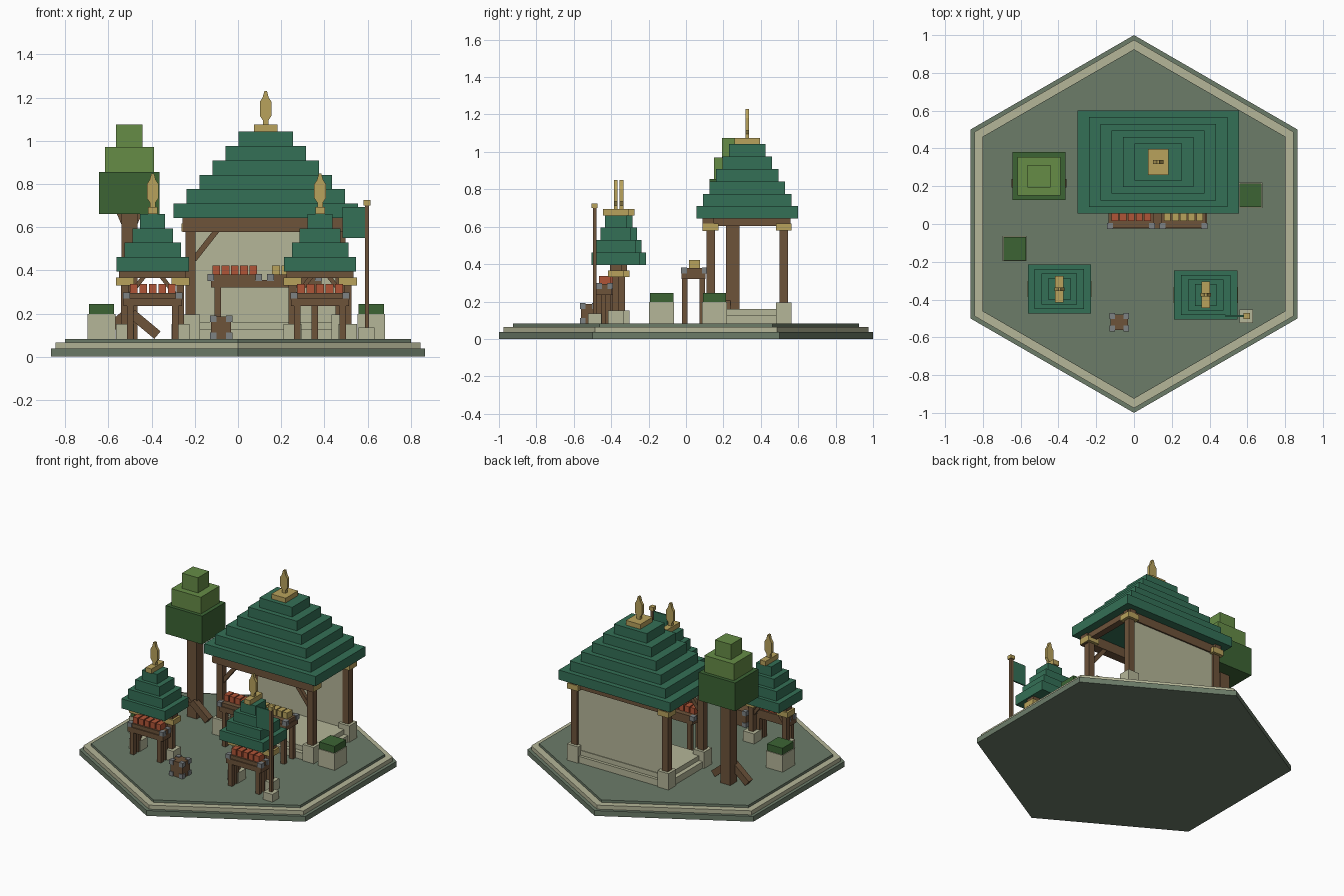
import bpy, bmesh, math
from mathutils import Matrix, Vector

if "Cube" in bpy.data.objects:
    bpy.data.objects.remove(bpy.data.objects["Cube"])


def material(name, hex_code):
    m = bpy.data.materials.new(name)
    rgb = [int(hex_code[i:i + 2], 16) / 255 for i in (0, 2, 4)]
    m.diffuse_color = [c / 12.92 if c < 0.04045 else ((c + 0.055) / 1.055) ** 2.4 for c in rgb] + [1]
    m.use_nodes = True
    m.node_tree.nodes["Principled BSDF"].inputs["Base Color"].default_value = m.diffuse_color
    return m


STONE = material("grey green stone", "6C7C69")
CREAM = material("cream stone", "B5B698")
ROOF = material("roof green", "347056")
WOOD = material("brown wood", "6D533A")
GOLD = material("gold", "B8A25C")
FRUIT = material("orange goods", "B05537")
LEAF = material("dark leaf", "3C6434")
LEAF_LIGHT = material("light leaf", "668C46")
METAL = material("grey metal", "7D8284")


def finish(name, bm, mat):
    bmesh.ops.recalc_face_normals(bm, faces=bm.faces)
    mesh = bpy.data.meshes.new(name)
    bm.to_mesh(mesh)
    bm.free()
    mesh.materials.append(mat)
    obj = bpy.data.objects.new(name, mesh)
    bpy.context.collection.objects.link(obj)
    return obj


def box(name, mat, x0, x1, y0, y1, z0, z1):
    bm = bmesh.new()
    size = Matrix.Diagonal((x1 - x0, y1 - y0, z1 - z0, 1))
    mid = Matrix.Translation(((x0 + x1) / 2, (y0 + y1) / 2, (z0 + z1) / 2))
    bmesh.ops.create_cube(bm, size=1, matrix=mid @ size)
    return finish(name, bm, mat)


def block(name, mat, x, y, hx, hy, z0, z1):
    return box(name, mat, x - hx, x + hx, y - hy, y + hy, z0, z1)


def strut(name, mat, a, b, thick):
    """Square bar running between two points."""
    a, b = Vector(a), Vector(b)
    d = b - a
    bm = bmesh.new()
    # the bar lies in a plane of constant y, so turn about y only
    turn = Matrix.Rotation(math.atan2(d.x, d.z), 4, 'Y')
    bmesh.ops.create_cube(bm, size=1, matrix=Matrix.Translation((a + b) / 2) @ turn
                          @ Matrix.Diagonal((thick, thick, d.length, 1)))
    return finish(name, bm, mat)


def hexagon(name, mat, r, z0, z1):
    bm = bmesh.new()
    bmesh.ops.create_cone(bm, cap_ends=True, segments=6, radius1=r, radius2=r, depth=z1 - z0,
                          matrix=Matrix.Translation((0, 0, (z0 + z1) / 2)))
    # points of the hexagon face front and back
    if max(v.co.y for v in bm.verts) < r * 0.95:
        bmesh.ops.rotate(bm, verts=bm.verts, matrix=Matrix.Rotation(math.pi / 6, 3, 'Z'))
    return finish(name, bm, mat)


def finial(x, y, z):
    """Flat leaf-shaped ornament."""
    half = [(0.013, 0), (0.013, 0.02), (0.027, 0.04), (0.027, 0.105), (0.014, 0.125), (0.006, 0.155)]
    outline = half + [(-w, h) for w, h in reversed(half)]
    bm = bmesh.new()
    face = bm.faces.new([bm.verts.new((x + w, y - 0.01, z + h)) for w, h in outline])
    out = bmesh.ops.extrude_face_region(bm, geom=[face])
    bmesh.ops.translate(bm, verts=[v for v in out['geom'] if isinstance(v, bmesh.types.BMVert)],
                        vec=(0, 0.02, 0))
    finish("finial", bm, GOLD)


def stepped_roof(x, y, z, tiers, step, big, small, cap):
    for i in range(tiers):
        t = i / (tiers - 1)
        hx, hy = (b + (s - b) * t for b, s in zip(big, small))
        block("roof_tier", ROOF, x, y, hx, hy, z + i * step, z + (i + 1) * step)
    top = z + tiers * step
    block("roof_cap", GOLD, x, y, *cap, top, top + 0.033)
    finial(x, y, top + 0.033)


def tray(x, y, hx, hy, z, mat, size, pitch):
    """Shallow tray with metal corners and a row of five goods."""
    block("tray", WOOD, x, y, hx - 0.005, hy - 0.005, z, z + 0.025)
    for sx in (-1, 1):
        for sy in (-1, 1):
            block("tray_corner", METAL, x + sx * (hx - 0.014), y + sy * (hy - 0.014),
                  0.016, 0.016, z - 0.004, z + 0.028)
    for i in range(-2, 3):
        block("goods", mat, x + i * pitch, y, size, 0.03, z + 0.022, z + 0.067)


def table(x, y, hx, hy, z):
    block("table_top", WOOD, x, y, hx, hy, z - 0.035, z)
    for sx in (-1, 1):
        for sy in (-1, 1):
            block("table_leg", WOOD, x + sx * (hx - 0.03), y + sy * (hy - 0.018),
                  0.015, 0.015, 0.08, z - 0.03)


# Hexagonal ground
hexagon("ground_base", STONE, 1.0, 0, 0.037)
hexagon("ground_rim", CREAM, 0.975, 0.037, 0.065)
hexagon("ground_top", STONE, 0.925, 0.065, 0.082)

# Main pavilion
CX, CY = 0.128, 0.328
box("plinth", CREAM, -0.25, 0.506, 0.10, 0.555, 0.08, 0.127)
box("floor", CREAM, -0.22, 0.476, 0.13, 0.535, 0.127, 0.16)
box("back_wall", CREAM, -0.20, 0.456, 0.50, 0.53, 0.16, 0.62)
for sx in (-1, 1):
    px = CX + sx * 0.347
    for py in (0.132, 0.522):
        block("post_base", CREAM, px, py, 0.042, 0.042, 0.08, 0.195)
        block("post", WOOD, px, py, 0.023, 0.023, 0.19, 0.64)
        block("capital", GOLD, px, py, 0.042, 0.042, 0.579, 0.617)
    box("side_beam", WOOD, px - 0.023, px + 0.023, 0.10, 0.56, 0.605, 0.643)
    strut("brace", WOOD, (px - sx * 0.015, 0.132, 0.45), (px - sx * 0.125, 0.132, 0.59), 0.026)
box("front_beam", WOOD, -0.257, 0.512, 0.088, 0.15, 0.577, 0.643)
box("back_beam", WOOD, -0.25, 0.506, 0.50, 0.54, 0.585, 0.643)
stepped_roof(CX, CY, 0.643, 6, 0.0665, (0.427, 0.272), (0.126, 0.098), (0.055, 0.068))

# Counter with two trays
table(CX + 0.003, 0.04, 0.255, 0.065, 0.355)
tray(-0.015, 0.045, 0.125, 0.07, 0.355, FRUIT, 0.018, 0.043)
tray(0.262, 0.045, 0.125, 0.07, 0.355, GOLD, 0.018, 0.043)

# Two market stalls
for x, y in ((-0.395, -0.345), (0.38, -0.375)):
    for sx in (-1, 1):
        px = x + sx * 0.128
        block("stall_post_base", CREAM, px, y, 0.042, 0.042, 0.08, 0.152)
        block("stall_post", WOOD, px, y, 0.018, 0.018, 0.15, 0.395)
        block("stall_capital", GOLD, px, y, 0.042, 0.042, 0.33, 0.367)
        strut("stall_brace", WOOD, (px - sx * 0.01, y, 0.27), (px - sx * 0.09, y, 0.375), 0.02)
    block("stall_beam", WOOD, x, y, 0.155, 0.03, 0.365, 0.398)
    table(x, y - 0.065, 0.135, 0.042, 0.27)
    tray(x, y - 0.06, 0.135, 0.045, 0.27, FRUIT, 0.018, 0.044)
    stepped_roof(x, y, 0.395, 4, 0.0665, (0.167, 0.13), (0.058, 0.058), (0.022, 0.07))

# Tree
TX, TY = -0.503, 0.25
block("trunk", WOOD, TX, TY, 0.037, 0.037, 0.08, 0.68)
for sx in (-1, 1):
    strut("root", WOOD, (TX + sx * 0.01, 0.215, 0.20), (TX + sx * 0.13, 0.215, 0.10), 0.045)
    strut("bough", WOOD, (TX + sx * 0.015, TY, 0.60), (TX + sx * 0.05, TY, 0.68), 0.03)
block("foliage_low", LEAF, TX, TY + 0.003, 0.14, 0.127, 0.66, 0.855)
block("foliage_middle", LEAF_LIGHT, TX, TY + 0.003, 0.113, 0.103, 0.855, 0.97)
block("foliage_top", LEAF_LIGHT, TX, TY + 0.003, 0.061, 0.06, 0.97, 1.075)

# Planters
for x, y in ((-0.632, -0.13), (0.617, 0.153)):
    block("planter", CREAM, x, y, 0.064, 0.067, 0.08, 0.198)
    block("shrub", LEAF, x, y, 0.059, 0.062, 0.198, 0.245)

# Banner
block("banner_base", CREAM, 0.595, -0.488, 0.036, 0.036, 0.08, 0.135)
block("banner_pole", WOOD, 0.597, -0.488, 0.01, 0.01, 0.13, 0.705)
block("banner_cap", GOLD, 0.597, -0.488, 0.016, 0.016, 0.70, 0.725)
box("banner_cloth", ROOF, 0.485, 0.59, -0.493, -0.483, 0.55, 0.693)

# Crate with metal corners
block("crate", WOOD, -0.078, -0.52, 0.046, 0.042, 0.08, 0.187)
for sx in (-1, 1):
    for sy in (-1, 1):
        for z in (0.08, 0.16):
            block("crate_corner", METAL, -0.078 + sx * 0.037, -0.52 + sy * 0.033,
                  0.015, 0.015, z, z + 0.031)
